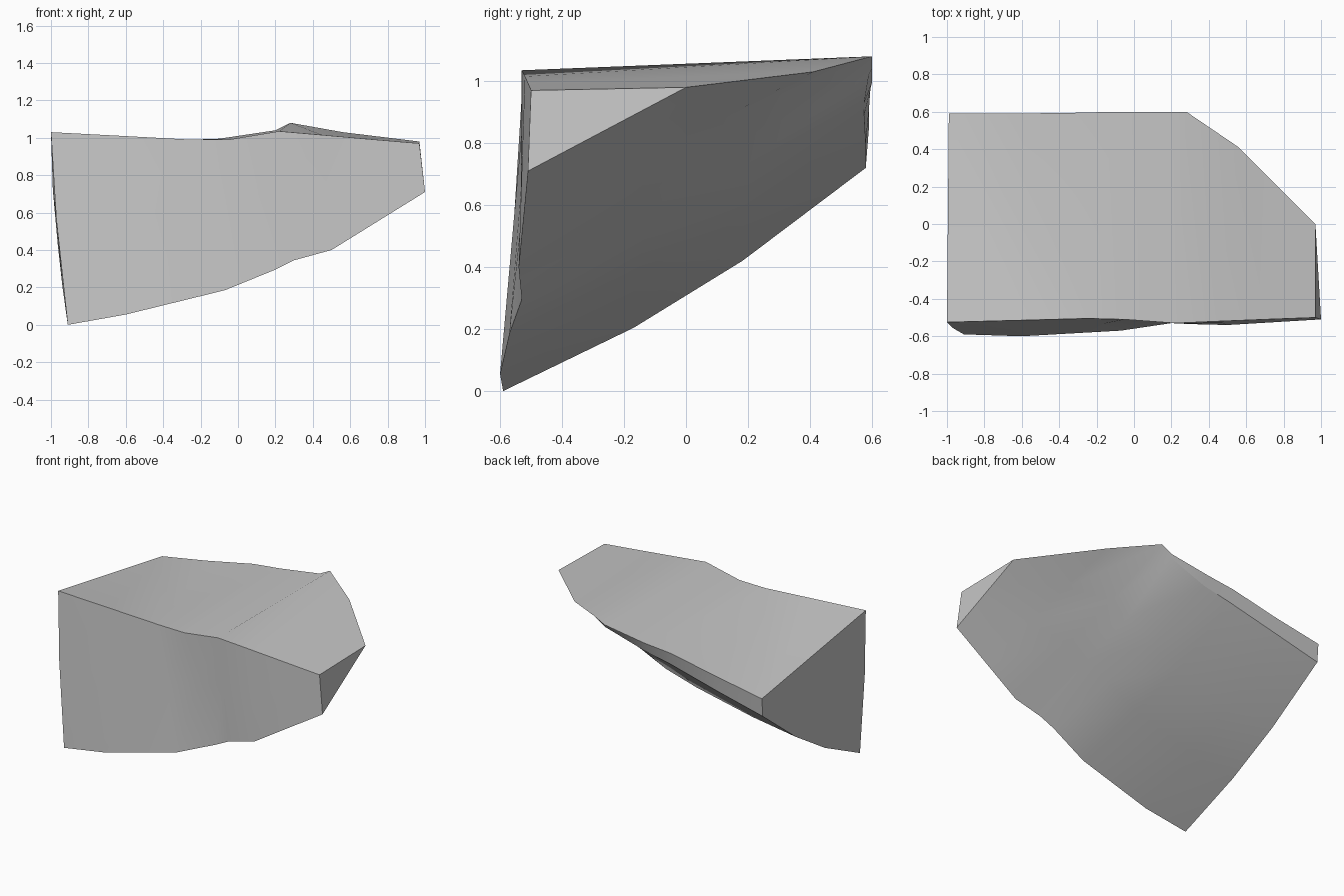
import bpy
import bmesh
import math

cube = bpy.data.objects.get("Cube")
if cube:
    bpy.data.objects.remove(cube, do_unlink=True)

# Stone colour
stone = bpy.data.materials.new("grey_stone")
stone.use_nodes = True
GREY = (0.56, 0.56, 0.56, 1)
stone.diffuse_color = GREY
stone.node_tree.nodes["Principled BSDF"].inputs["Base Color"].default_value = GREY

# Rims of the wedge, listed from -x to +x; the last three back points are sharp
front_top = [(-1, -.525, 1.03), (-.62, -.515, 1.01), (-.25, -.505, .99), (-.05, -.51, .99),
             (.22, -.53, 1.035), (.45, -.52, 1.015), (.7, -.51, .993), (.97, -.5, .97)]
back_top = [(-.99, .59, .845), (-.65, .59, .905), (-.3, .595, .975), (-.1, .6, .995),
            (.2, .6, 1.04), (.28, .6, 1.08), (.56, .41, 1.03), (.97, 0, .98)]
front_low = [(-.91, -.59, 0), (-.6, -.6, .055), (-.07, -.57, .185), (.2, -.53, .295),
             (.3, -.535, .345), (.5, -.54, .4), (.75, -.525, .555), (1, -.51, .71)]
back_low = [(-.99, .58, .72), (-.65, .58, .8), (-.28, .575, .89), (-.08, .575, .93),
            (.2, .59, 1.02)]

bm = bmesh.new()


def row(points):
    return [bm.verts.new(p) for p in points]


def between(a, b, t, sags=(), shift=0):
    """Row between two rims, lowered by the sags; shift bows the -x end outward."""
    mids = [bm.verts.new(u.co.lerp(v.co, t)) for u, v in zip(a, b)]
    for v, sag in zip(mids, sags):
        v.co.z -= sag
    mids[0].co.x -= shift
    return mids


def strip(a, b):
    """Skin two rows, skipping vertices they share."""
    for i in range(len(a) - 1):
        loop = list(dict.fromkeys((a[i], a[i + 1], b[i + 1], b[i])))
        if len(loop) > 2:
            bm.faces.new(loop)


ft, bt, fl = row(front_top), row(back_top), row(front_low)
bl = row(back_low) + bt[len(back_low):]
low_a = between(fl, bl, .36, (.055, .06, .05, .03))
low_b = between(fl, bl, .66, (.055, .08, .09, .08, .05, .02))
front_mid = between(ft, fl, .45, shift=.012)

# Top: a shallow valley from the back corner to the middle of the front rim
strip(ft[:3], [bt[0]] * 3)
strip([ft[2]] * 3, bt[:3])
strip(ft[2:], bt[2:])

# Back, underside and front
rows = [bt, bl, low_b, low_a, fl, front_mid, ft]
for a, b in zip(rows, rows[1:]):
    strip(a, b)

# Side faces
for i in (0, -1):
    bm.faces.new(list(dict.fromkeys(r[i] for r in rows)))

bmesh.ops.recalc_face_normals(bm, faces=bm.faces)
mesh = bpy.data.meshes.new("rock_wedge")
bm.to_mesh(mesh)
bm.free()
mesh.materials.append(stone)
rock = bpy.data.objects.new("rock_wedge", mesh)
bpy.context.collection.objects.link(rock)

# Smooth within each side, crisp along the rims
bpy.ops.object.select_all(action="DESELECT")
rock.select_set(True)
bpy.context.view_layer.objects.active = rock
bpy.ops.object.shade_smooth_by_angle(angle=math.radians(30))
